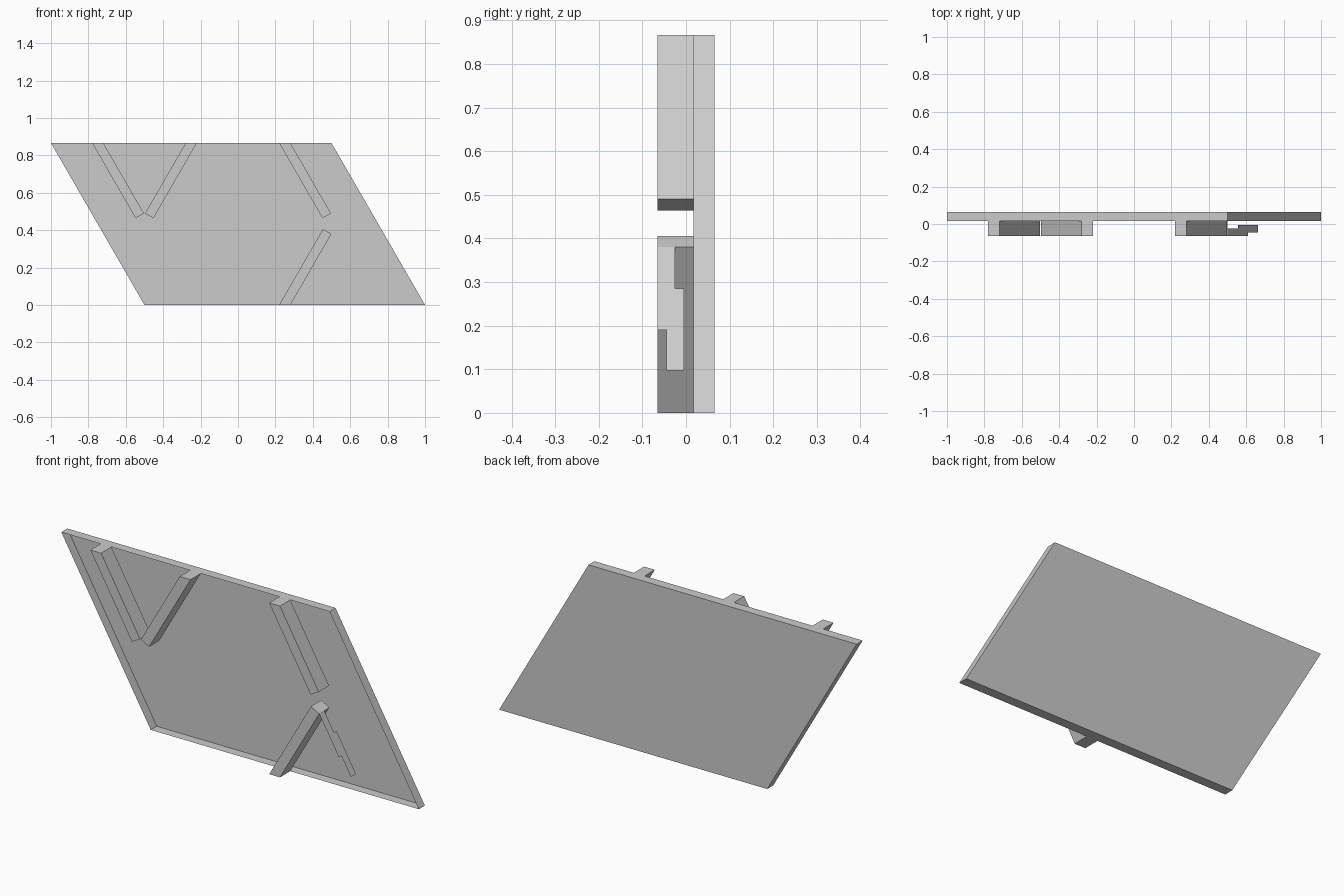
import bpy, bmesh, math

cube = bpy.data.objects.get("Cube")
if cube:
    bpy.data.objects.remove(cube, do_unlink=True)

# Single grey material
grey = bpy.data.materials.new("light_grey")
grey.use_nodes = True
grey.diffuse_color = (0.6, 0.6, 0.6, 1)
grey.node_tree.nodes["Principled BSDF"].inputs["Base Color"].default_value = (0.6, 0.6, 0.6, 1)

HEIGHT = math.sqrt(3) / 2
SLOPE = math.sqrt(3)
FRONT, MIDDLE, BACK = -0.065, 0.017, 0.065


def finish(name, bm):
    mesh = bpy.data.meshes.new(name)
    bm.to_mesh(mesh)
    bm.free()
    mesh.materials.append(grey)
    obj = bpy.data.objects.new(name, mesh)
    bpy.context.collection.objects.link(obj)
    return obj


def prism(name, outline, y0, y1, open_front=False):
    """Extrude an (x, z) outline from y0 to y1."""
    bm = bmesh.new()
    front = [bm.verts.new((x, y0, z)) for x, z in outline]
    back = [bm.verts.new((x, y1, z)) for x, z in outline]
    n = len(outline)
    for i in range(n):
        j = (i + 1) % n
        bm.faces.new((front[i], front[j], back[j], back[i]))
    cap = bm.faces.new(front)
    bm.faces.new(back[::-1])
    bmesh.ops.recalc_face_normals(bm, faces=bm.faces)
    if open_front:
        bmesh.ops.delete(bm, geom=[cap], context='FACES_ONLY')
    return finish(name, bm)


def rib(name, x_in, side, from_top):
    """Slanted bar starting at the top or bottom edge; side is its x direction."""
    width, reach = 0.06, HEIGHT - 0.49
    if not from_top:
        reach = 0.38
    x_out = x_in - side * width
    # Square end, perpendicular to the bar
    tip = (x_in + side * reach / SLOPE, reach)
    square = width * HEIGHT
    end = (tip[0] - side * square * HEIGHT, tip[1] + square / 2)
    outline = [(x_out, 0), (x_in, 0), tip, end]
    if from_top:
        outline = [(x, HEIGHT - z) for x, z in outline]
    return prism(name, outline, FRONT, MIDDLE)


# Slanted shallow tray, open at the front
prism("slanted_panel", [(-0.5, 0), (1, 0), (0.5, HEIGHT), (-1, HEIGHT)],
      MIDDLE, BACK, open_front=True)

# Ribs: a V at the upper left and two bars at the right
rib("v_rib_outer", -0.72, 1, True)
rib("v_rib_inner", -0.28, -1, True)
rib("upper_rib", 0.28, 1, True)
rib("lower_rib", 0.28, 1, False)

# Thin stepped tab running down from the tip of the lower rib
steps = [(-0.065, 0.38), (-0.065, 0.19), (-0.045, 0.19), (-0.045, 0.097),
         (-0.005, 0.097), (-0.005, 0.285), (-0.025, 0.285), (-0.025, 0.38)]
bm = bmesh.new()
bm.faces.new([bm.verts.new((0.5 + (0.38 - z) / SLOPE, y, z)) for y, z in steps])
bm.normal_update()
for face in bm.faces:
    if face.normal.x < 0:
        face.normal_flip()
finish("stepped_tab", bm)
